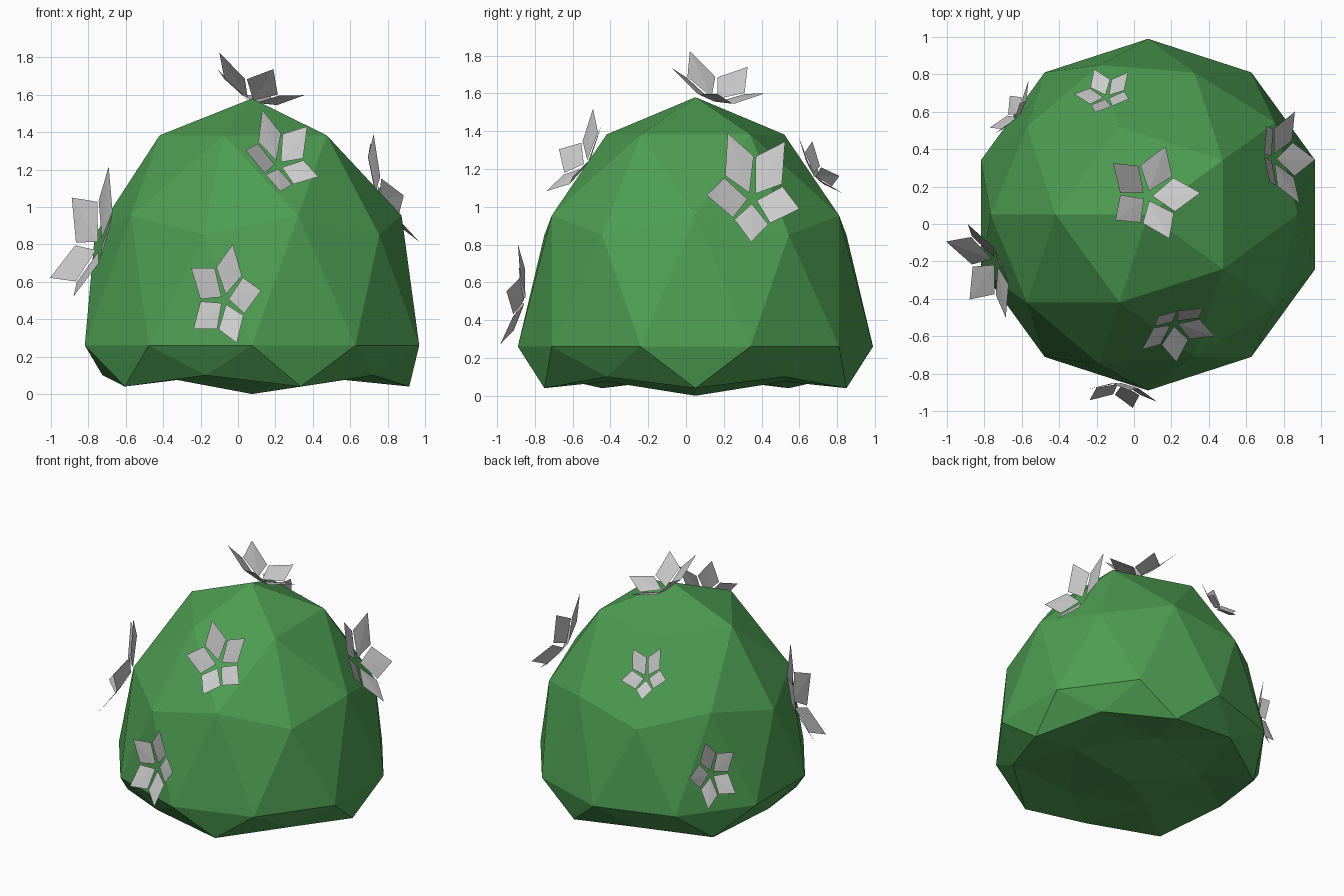
import bpy, bmesh
from math import cos, sin, pi, radians
from mathutils import Vector, Matrix

if "Cube" in bpy.data.objects:
    bpy.data.objects.remove(bpy.data.objects["Cube"])

STRETCH = 1.4          # everything is taller than wide by this factor
RADIUS = 0.94


def make_object(name, bm):
    mesh = bpy.data.meshes.new(name)
    bm.to_mesh(mesh)
    bm.free()
    obj = bpy.data.objects.new(name, mesh)
    bpy.context.collection.objects.link(obj)
    return obj


# Bush body: low-poly sphere, stretched dome above, flattened base below
def make_bush():
    bm = bmesh.new()
    bmesh.ops.create_icosphere(bm, subdivisions=2, radius=1.0,
                               matrix=Matrix.Rotation(pi, 4, 'Z'))
    # height of each lower ring of the sphere after flattening
    base_heights = {-0.447: 0.04, -0.526: 0.10, -0.851: 0.075, -1.0: 0.0}
    for v in bm.verts:
        z = v.co.z
        if z > -0.1:
            height = 0.26 + 1.32 * z
        else:
            ring = min(base_heights, key=lambda k: abs(k - z))
            height = base_heights[ring]
        v.co = (0.075 + RADIUS * v.co.x, 0.05 + RADIUS * v.co.y, height)
    bush = make_object("bush", bm)
    green = bpy.data.materials.new("leaf_green")
    green.diffuse_color = (0.075, 0.34, 0.085, 1)
    green.use_nodes = True
    green.node_tree.nodes["Principled BSDF"].inputs["Base Color"].default_value = green.diffuse_color
    bush.data.materials.append(green)


# Flower: five folded pointed petals forming a shallow cup
def make_flower(name, centre, axis, first_tip, radius):
    n = Vector(axis).normalized()
    u = Vector(first_tip)
    u = (u - n * u.dot(n)).normalized()
    w = n.cross(u)
    depth = 0.38 * radius
    middle = Vector((centre[0], centre[1], centre[2] / STRETCH)) - n * depth
    bm = bmesh.new()

    def point(angle, r, h):
        p = middle + (u * cos(angle) + w * sin(angle)) * r * radius + n * h * depth
        return bm.verts.new((p.x, p.y, p.z * STRETCH))

    for i in range(5):
        a = i * 2 * pi / 5
        half = radians(34)
        root = point(a, 0.10, 0.0)
        left = point(a - half, 0.62, 0.42)
        right = point(a + half, 0.62, 0.42)
        tip = point(a, 1.0, 1.0)
        bm.faces.new((root, left, tip))
        bm.faces.new((root, tip, right))
    make_object(name, bm)


make_bush()

# name, middle of the petal tips, facing direction, direction of one tip, radius
flowers = [
    ("top_flower", (0.10, 0.17, 1.70), (0.29, 0.21, 1), (-0.20, -0.15, 0.08), 0.265),
    ("front_flower", (-0.08, -0.93, 0.53), (-0.12, -1, 0.24), (0.06, 0.05, 0.22), 0.205),
    ("upper_front_flower", (0.24, -0.59, 1.30), (0.30, -0.70, 0.645), (-0.10, 0.09, 0.14), 0.215),
    ("right_flower", (0.83, 0.36, 1.12), (1, 0.12, 0.63), (-0.11, -0.14, 0.19), 0.26),
    ("left_flower", (-0.83, -0.25, 0.86), (-1, -0.53, 0.54), (0.14, 0.0, 0.25), 0.29),
    ("back_left_flower", (-0.67, 0.62, 0.55), (-0.8, 0.58, 0.2), (0.08, 0.04, 0.25), 0.18),
    ("back_flower", (-0.16, 0.72, 1.23), (-0.2, 0.65, 0.72), (-0.05, -0.12, 0.11), 0.165),
]
for flower in flowers:
    make_flower(*flower)
